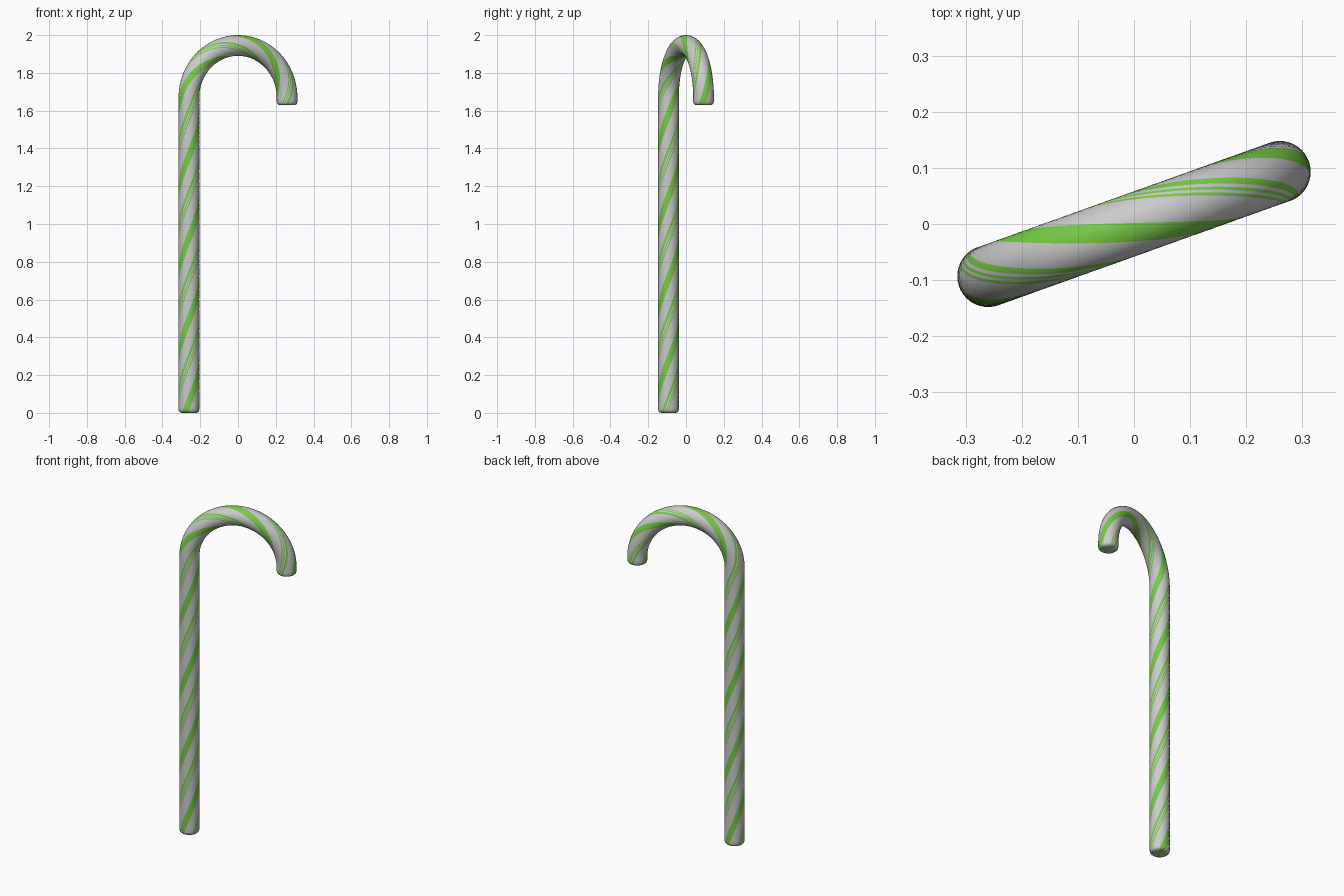
import bpy, bmesh, math
from mathutils import Vector

if "Cube" in bpy.data.objects:
    bpy.data.objects.remove(bpy.data.objects["Cube"])

R, TUBE = 0.276, 0.055          # hook radius, cane radius
SHAFT, TAIL = 1.669, 0.04       # straight shaft, short straight end after hook
ARC = math.pi * R
TOTAL = SHAFT + ARC + TAIL
PITCH = 0.87                    # length of one full stripe turn
U = Vector((0.26, 0.093, 0)).normalized()
Z = Vector((0, 0, 1))

# Centre line: point, tangent and outward normal at distance s
def frame(s):
    a = min(max((s - SHAFT) / R, 0), math.pi)
    n = -U * math.cos(a) + Z * math.sin(a)
    t = U * math.sin(a) + Z * math.cos(a)
    extra = min(s - SHAFT, 0) + max(s - SHAFT - ARC, 0)
    return Z * SHAFT + n * R + t * extra, t, n

# Stripe pattern, repeated twice round: (width in degrees, segments, green?)
pattern = [(38, 4, 1), (52, 5, 0), (13, 2, 1), (7, 1, 0), (6, 1, 1),
           (6, 1, 0), (6, 1, 1), (52, 5, 0)]
angles, colours = [], []
start = -19
for rep in range(2):
    for width, n, green in pattern:
        for k in range(n):
            angles.append(math.radians(start + width * k / n))
            colours.append(green)
        start += width

# Ring stations with rounded ends
BEV = 0.018
bevel = [(BEV * (1 - math.sin(a)), TUBE - BEV + BEV * math.cos(a))
         for a in (math.pi / 2, math.pi / 3, math.pi / 6)]
STEPS = 150
stations = bevel + [(BEV + (TOTAL - 2 * BEV) * i / STEPS, TUBE) for i in range(STEPS + 1)]
stations += [(TOTAL - s, r) for s, r in reversed(bevel)]

# Twisted sweep so the mesh edges follow the stripes
bm = bmesh.new()
rings = []
for s, r in stations:
    c, t, n = frame(s)
    b = t.cross(n)
    turn = math.radians(17) + 2 * math.pi * (s - SHAFT - ARC / 2) / PITCH
    rings.append([bm.verts.new(c + r * (math.cos(a + turn) * n + math.sin(a + turn) * b))
                  for a in angles])
N = len(angles)
for lo, hi in zip(rings, rings[1:]):
    for i in range(N):
        j = (i + 1) % N
        bm.faces.new((lo[i], lo[j], hi[j], hi[i])).material_index = colours[i]

# End caps
for ring, s, flip in ((rings[0], 0, True), (rings[-1], TOTAL, False)):
    pole = bm.verts.new(frame(s)[0])
    for i in range(N):
        tri = (ring[i], ring[(i + 1) % N], pole)
        bm.faces.new(tri[::-1] if flip else tri).material_index = colours[i]

mesh = bpy.data.meshes.new("candy_cane")
bm.to_mesh(mesh)
bm.free()
for name, col in (("white_sugar", (0.8, 0.8, 0.8, 1)), ("green_stripe", (0.18, 0.6, 0.06, 1))):
    m = bpy.data.materials.new(name)
    m.diffuse_color = col
    m.use_nodes = True
    m.node_tree.nodes["Principled BSDF"].inputs["Base Color"].default_value = m.diffuse_color
    mesh.materials.append(m)
cane = bpy.data.objects.new("candy_cane", mesh)
bpy.context.collection.objects.link(cane)
bpy.context.view_layer.objects.active = cane
cane.select_set(True)
bpy.ops.object.shade_smooth_by_angle(angle=math.radians(40))
